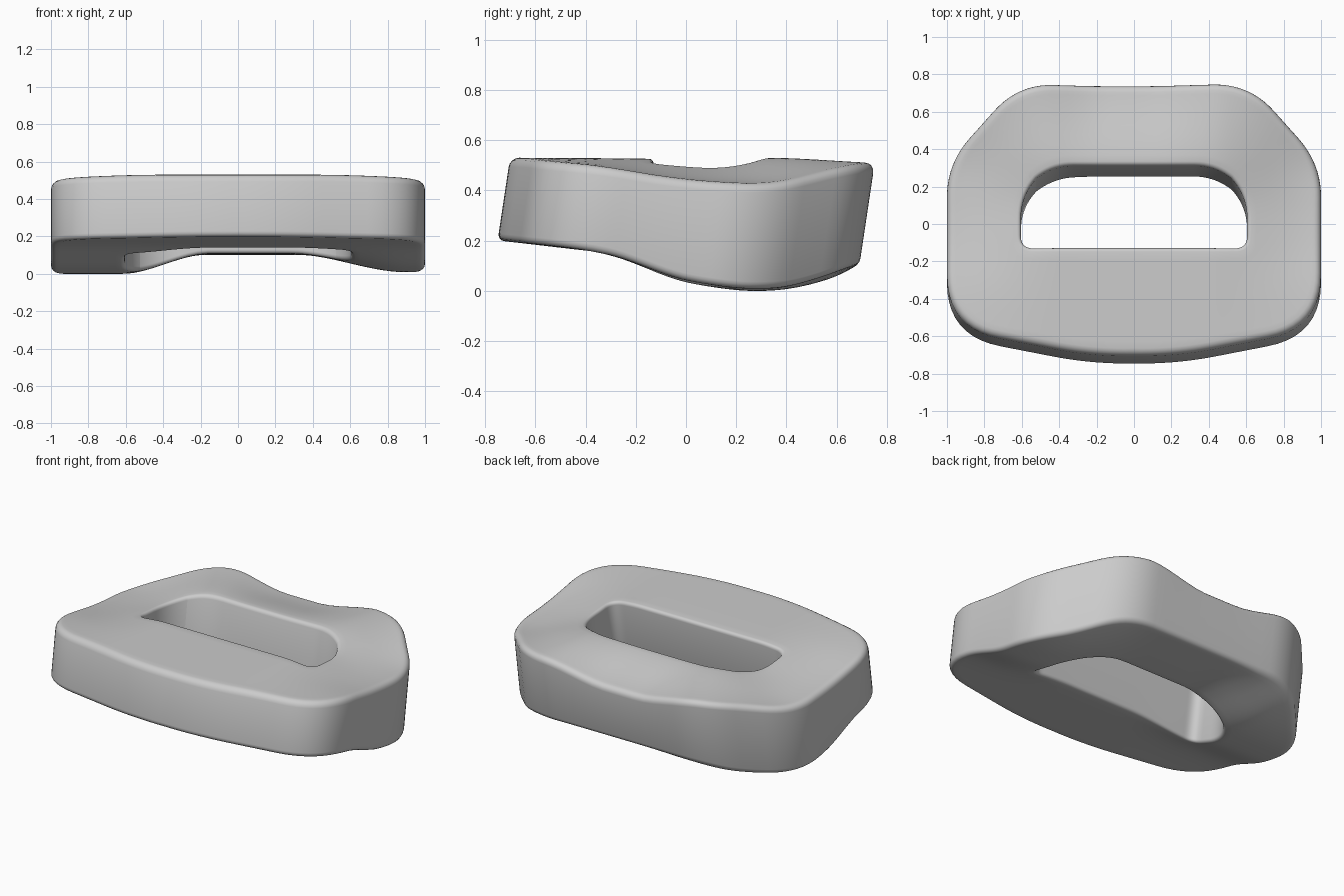
import bpy, bmesh, math
from mathutils import Vector

cube = bpy.data.objects.get("Cube")
if cube:
    bpy.data.objects.remove(cube, do_unlink=True)

grey = bpy.data.materials.new("plain grey")
grey.use_nodes = True
grey.diffuse_color = (0.6, 0.6, 0.6, 1)
grey.node_tree.nodes["Principled BSDF"].inputs["Base Color"].default_value = (0.6, 0.6, 0.6, 1)


def smooth(a, b, v):
    t = min(1, max(0, (v - a) / (b - a)))
    return t * t * (3 - 2 * t)


def curve(points, v):
    """Smooth interpolation through (position, height) points."""
    if v <= points[0][0]:
        return points[0][1]
    for i in range(len(points) - 1):
        (a, p), (b, q) = points[i], points[i + 1]
        if v <= b:
            o, n = points[max(0, i - 1)], points[min(len(points) - 1, i + 2)]
            m0 = (q - o[1]) / (b - o[0]) * (b - a)
            m1 = (n[1] - p) / (n[0] - a) * (b - a)
            t = (v - a) / (b - a)
            return (p * (1 + 2 * t) * (1 - t) ** 2 + m0 * t * (1 - t) ** 2
                    + q * t * t * (3 - 2 * t) + m1 * t * t * (t - 1))
    return points[-1][1]


# Height profiles from front to back, along the middle and along the sides
TOP_MID = [(-0.73, 0.53), (-0.15, 0.525), (0.1, 0.515), (0.35, 0.53), (0.72, 0.51)]
TOP_SIDE = [(-0.7, 0.525), (-0.4, 0.5), (-0.1, 0.455), (0.1, 0.435), (0.3, 0.43), (0.5, 0.455), (0.72, 0.5)]
LOW_MID = [(-0.73, 0.2), (-0.18, 0.14), (0.25, 0.11), (0.72, 0.1)]
LOW_SIDE = [(-0.73, 0.2), (-0.3, 0.147), (0, 0.045), (0.15, 0.015), (0.3, 0), (0.45, 0.008), (0.6, 0.045), (0.72, 0.1)]


def top(x, y):
    k = smooth(0.4, 0.97, abs(x))
    dip = 0.065 * smooth(0.2, 0.72, y) * (1 - smooth(0.1, 0.55, abs(x + 0.05)))
    return curve(TOP_MID, y) * (1 - k) + curve(TOP_SIDE, y) * k - dip


def low(x, y):
    k = smooth(0.15, 0.62, -x) if x < 0 else 0.92 * smooth(0.28, 0.9, x)
    return curve(LOW_MID, y) * (1 - k) + curve(LOW_SIDE, y) * k


def outline(half, arc=10, line=12):
    """Mirrored rounded polygon from (x, y, corner cut) points of the +x half."""
    pts = half + [(-x, y, c) for x, y, c in reversed(half)]
    ends = []
    for i, (x, y, c) in enumerate(pts):
        p = Vector((x, y))
        before, after = Vector(pts[i - 1][:2]), Vector(pts[(i + 1) % len(pts)][:2])
        ends.append((p + (before - p).normalized() * c, p, p + (after - p).normalized() * c))
    out = []
    for i, (a, p, b) in enumerate(ends):
        out += [a.lerp(p, j / arc).lerp(p.lerp(b, j / arc), j / arc) for j in range(arc + 1)]
        nxt = ends[(i + 1) % len(ends)][0]
        out += [b.lerp(nxt, j / line) for j in range(1, line)]
    return out


outer = outline([(0.24, -0.735, 0.2), (1, -0.585, 0.29), (1, 0.31, 0.18), (0.62, 0.72, 0.19)])
inner = outline([(0.3, -0.16, 0.1), (0.605, -0.16, 0.07), (0.605, 0.14, 0.14), (0.45, 0.28, 0.13)])

# Cross-section: (share of width, distance in from the edge, upper side?, drop)
ARC = [math.pi / 2 * i / 4 for i in range(5)]


def rim(side, upper, r):
    return [(side, r * (1 - math.sin(a)), upper, r * (1 - math.cos(a))) for a in ARC]


across = [i / 8 for i in range(1, 8)]
section = list(reversed(rim(0, True, 0.037))) + [(t, 0, True, 0) for t in across] + rim(1, True, 0.022)
section += list(reversed(rim(1, False, 0.022))) + [(t, 0, False, 0) for t in reversed(across)] + rim(0, False, 0.028)

# Sweep the section round the ring, leaning the walls backward
bm = bmesh.new()
rings = []
for a, b in zip(outer, inner):
    way = (b - a).normalized()
    ring = []
    for t, inset, upper, drop in section:
        p = a.lerp(b, t) + way * inset * (1 - 2 * t)
        z = top(*p) - drop if upper else low(*p) + drop
        ring.append(bm.verts.new((p.x, p.y + 0.15 * (z - 0.3), z)))
    rings.append(ring)
n = len(section)
for i, ring in enumerate(rings):
    nxt = rings[(i + 1) % len(rings)]
    for j in range(n):
        k = (j + 1) % n
        bm.faces.new((ring[j], ring[k], nxt[k], nxt[j]))
bmesh.ops.recalc_face_normals(bm, faces=bm.faces)
mesh = bpy.data.meshes.new("padded_ring")
bm.to_mesh(mesh)
bm.free()
mesh.materials.append(grey)
body = bpy.data.objects.new("padded_ring", mesh)
bpy.context.collection.objects.link(body)
bpy.context.view_layer.objects.active = body
body.select_set(True)
bpy.ops.object.shade_smooth_by_angle(angle=math.radians(40))
